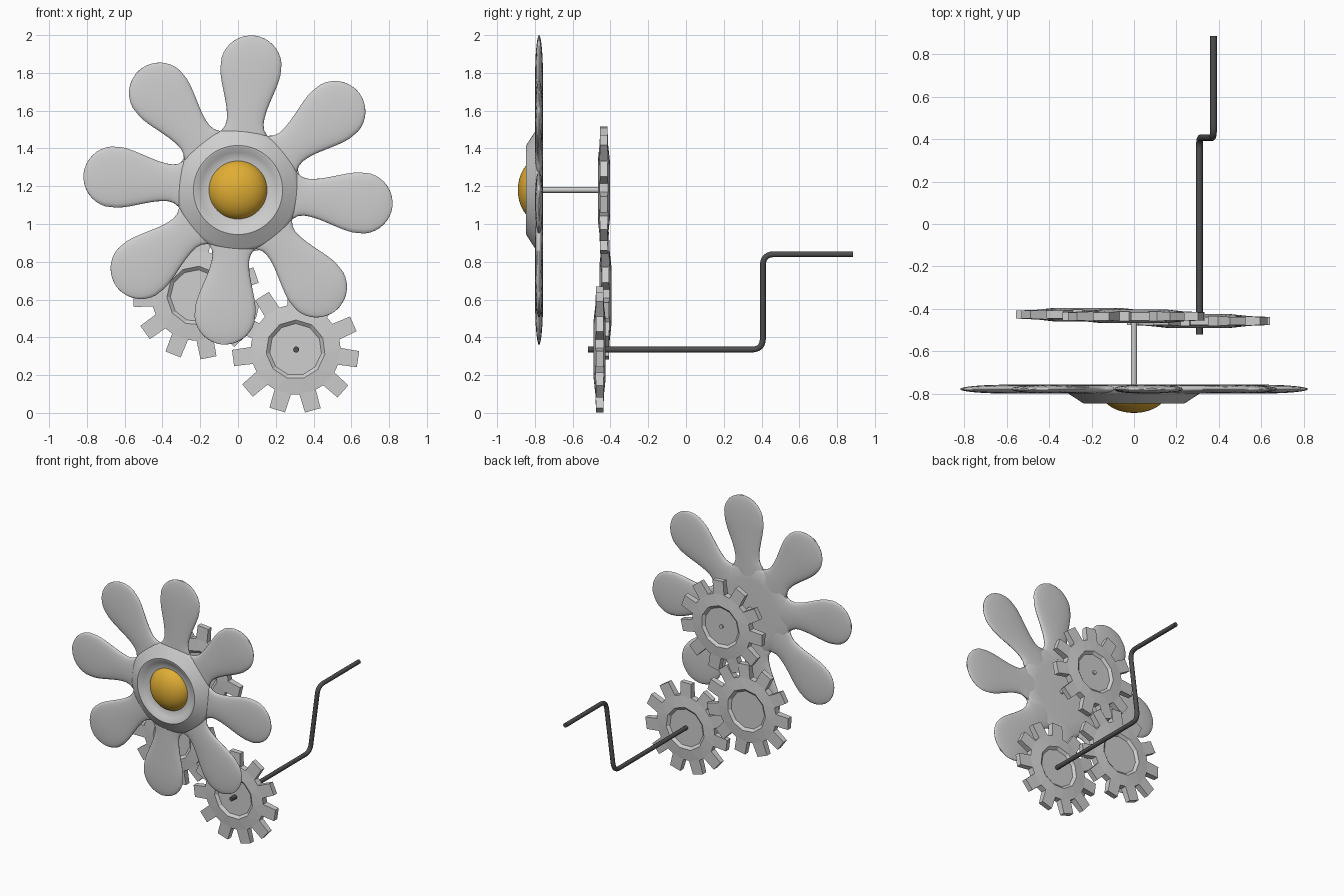
import bpy, bmesh, math
from mathutils import Vector

if "Cube" in bpy.data.objects:
    bpy.data.objects.remove(bpy.data.objects["Cube"])

FZ = 1.18          # height of the flower axis


def mat(name, rgb):
    m = bpy.data.materials.new(name)
    m.diffuse_color = (*rgb, 1)
    m.use_nodes = True
    m.node_tree.nodes["Principled BSDF"].inputs["Base Color"].default_value = m.diffuse_color
    return m


GREY = mat("light_grey", (0.62, 0.62, 0.62))
DARK = mat("dark_grey", (0.08, 0.08, 0.08))
YELLOW = mat("yellow", (0.75, 0.42, 0.035))


def finish(bm, name, material, angle=None):
    bmesh.ops.remove_doubles(bm, verts=bm.verts, dist=1e-5)
    bmesh.ops.recalc_face_normals(bm, faces=bm.faces)
    me = bpy.data.meshes.new(name)
    bm.to_mesh(me)
    bm.free()
    ob = bpy.data.objects.new(name, me)
    bpy.context.collection.objects.link(ob)
    me.materials.append(material)
    if angle:
        bpy.ops.object.select_all(action='DESELECT')
        ob.select_set(True)
        bpy.context.view_layer.objects.active = ob
        bpy.ops.object.shade_smooth_by_angle(angle=math.radians(angle))
    return ob


def skin(bm, rings):
    """Join closed rings of points with quads and cap both ends."""
    vs = [[bm.verts.new(p) for p in ring] for ring in rings]
    n = len(vs[0])
    for a, b in zip(vs, vs[1:]):
        for i in range(n):
            j = (i + 1) % n
            bm.faces.new((a[i], a[j], b[j], b[i]))
    bm.faces.new(vs[0])
    bm.faces.new(vs[-1])


def lathe(name, profile, material, angle=30, n=64, x=0, z=FZ):
    """Turn (radius, y) points around an axis along y."""
    bm = bmesh.new()
    skin(bm, [[(x + r * math.cos(2 * math.pi * i / n), y,
                z + r * math.sin(2 * math.pi * i / n)) for i in range(n)]
              for r, y in profile])
    return finish(bm, name, material, angle)


def half_width(r):
    """Petal half width at distance r from the flower axis."""
    if r > 0.66:
        return 0.162 * math.sqrt(max(0, 1 - ((r - 0.66) / 0.162) ** 2))
    s = max(0, (r - 0.36) / 0.30)
    w = 0.098 + 0.064 * s * s * (3 - 2 * s)
    if r < 0.36:
        w += 0.026 * ((0.36 - r) / 0.06) ** 2
    return min(w, r * math.tan(math.pi / 8))


def petal(k):
    a = math.radians(84 + 45 * k)
    u, v = Vector((math.cos(a), 0, math.sin(a))), Vector((-math.sin(a), 0, math.cos(a)))
    stations = [0.24 + 0.03 * i for i in range(14)]
    stations += [0.66 + 0.162 * math.sin(math.radians(t)) for t in (10, 20, 30, 40, 50, 60, 70, 80, 86, 89)]
    rings = []
    for r in stations:
        w = half_width(r)
        h = 0.021 if r < 0.6 else 0.021 * max(0.05, 1 - ((r - 0.6) / 0.222) ** 2) ** 0.5
        ring = []
        for i in range(24):
            t = 2 * math.pi * i / 24
            s = math.sin(t)
            y = -0.778 + h * math.copysign(abs(s) ** 0.8, s)
            p = u * r + v * (w * math.cos(t))
            ring.append((p.x, y, FZ + p.z))
        rings.append(ring)
    bm = bmesh.new()
    skin(bm, rings)
    finish(bm, f"petal_{k + 1}", GREY, 60)


# flower: petals, dished hub, yellow dome, axle
for k in range(8):
    petal(k)
lathe("flower_hub", [(0.02, -0.757), (0.22, -0.757), (0.30, -0.761), (0.32, -0.77),
                     (0.327, -0.78), (0.318, -0.794), (0.305, -0.802), (0.243, -0.842),
                     (0.236, -0.846), (0.228, -0.845), (0.20, -0.825), (0.165, -0.812),
                     (0.02, -0.81)], GREY, 35)
lathe("flower_centre", [(max(0.001, 0.16 * math.cos(t)), -0.783 - 0.107 * math.sin(t))
                        for t in [math.pi / 2 * i / 14 for i in range(15)]], YELLOW, 40, 48)
lathe("flower_axle", [(0.015, -0.77), (0.015, -0.41)], GREY, 30, 16)


def gear(name, x, y, z, phase):
    """Eleven-tooth gear, thicker at the centre, recessed on both sides."""
    bm = bmesh.new()
    n, step = 11, 2 * math.pi / 11

    def pt(r, ang, dy):
        return bm.verts.new((x + r * math.cos(ang), y + dy, z + r * math.sin(ang)))

    sides = []
    for s in (-1, 1):
        floor, inner, rim, teeth = [], [], [], []
        for k in range(n):
            a = math.radians(phase) + k * step
            inner.append(pt(0.138, a, s * 0.016))
            rim.append(pt(0.157, a, s * 0.032))
            teeth.append([pt(0.238, a - 0.19, s * 0.023), pt(0.337, a - 0.128, s * 0.019),
                          pt(0.337, a + 0.128, s * 0.019), pt(0.238, a + 0.19, s * 0.023)])
        bm.faces.new(inner)
        for k in range(n):
            j = (k + 1) % n
            t, q = teeth[k], teeth[j]
            bm.faces.new((inner[k], inner[j], rim[j], rim[k]))
            bm.faces.new((rim[k], t[0], t[3]))
            bm.faces.new((rim[k], t[3], q[0], rim[j]))
            bm.faces.new(t)
        sides.append([v for t in teeth for v in t])
    f, b = sides
    for i in range(4 * n):
        j = (i + 1) % (4 * n)
        bm.faces.new((f[i], f[j], b[j], b[i]))
    finish(bm, name, GREY)


gear("flower_gear", 0, -0.435, FZ, -111.4)
gear("middle_gear", -0.22, -0.427, 0.62, -79)
gear("crank_gear", 0.305, -0.457, 0.335, 24)

# crank: bent rod with rounded corners
corners = [Vector(c) for c in ((0.308, -0.52, 0.335), (0.308, 0.407, 0.335),
                               (0.375, 0.407, 0.84), (0.375, 0.885, 0.84))]
path = [corners[0]]
for p, c, q in zip(corners, corners[1:], corners[2:]):
    a, b = c + (p - c).normalized() * 0.06, c + (q - c).normalized() * 0.06
    path += [a.lerp(c, t / 6).lerp(c.lerp(b, t / 6), t / 6) for t in range(7)]
path.append(corners[-1])
cu = bpy.data.curves.new("crank", 'CURVE')
cu.dimensions = '3D'
cu.bevel_depth = 0.016
cu.bevel_resolution = 3
cu.use_fill_caps = True
sp = cu.splines.new('POLY')
sp.points.add(len(path) - 1)
for pnt, co in zip(sp.points, path):
    pnt.co = (*co, 1)
    pnt.radius = 1
cu.materials.append(DARK)
crank = bpy.data.objects.new("crank", cu)
bpy.context.collection.objects.link(crank)
bpy.ops.object.select_all(action='DESELECT')
crank.select_set(True)
bpy.context.view_layer.objects.active = crank
bpy.ops.object.convert(target='MESH')
bpy.ops.object.shade_smooth_by_angle(angle=math.radians(40))
